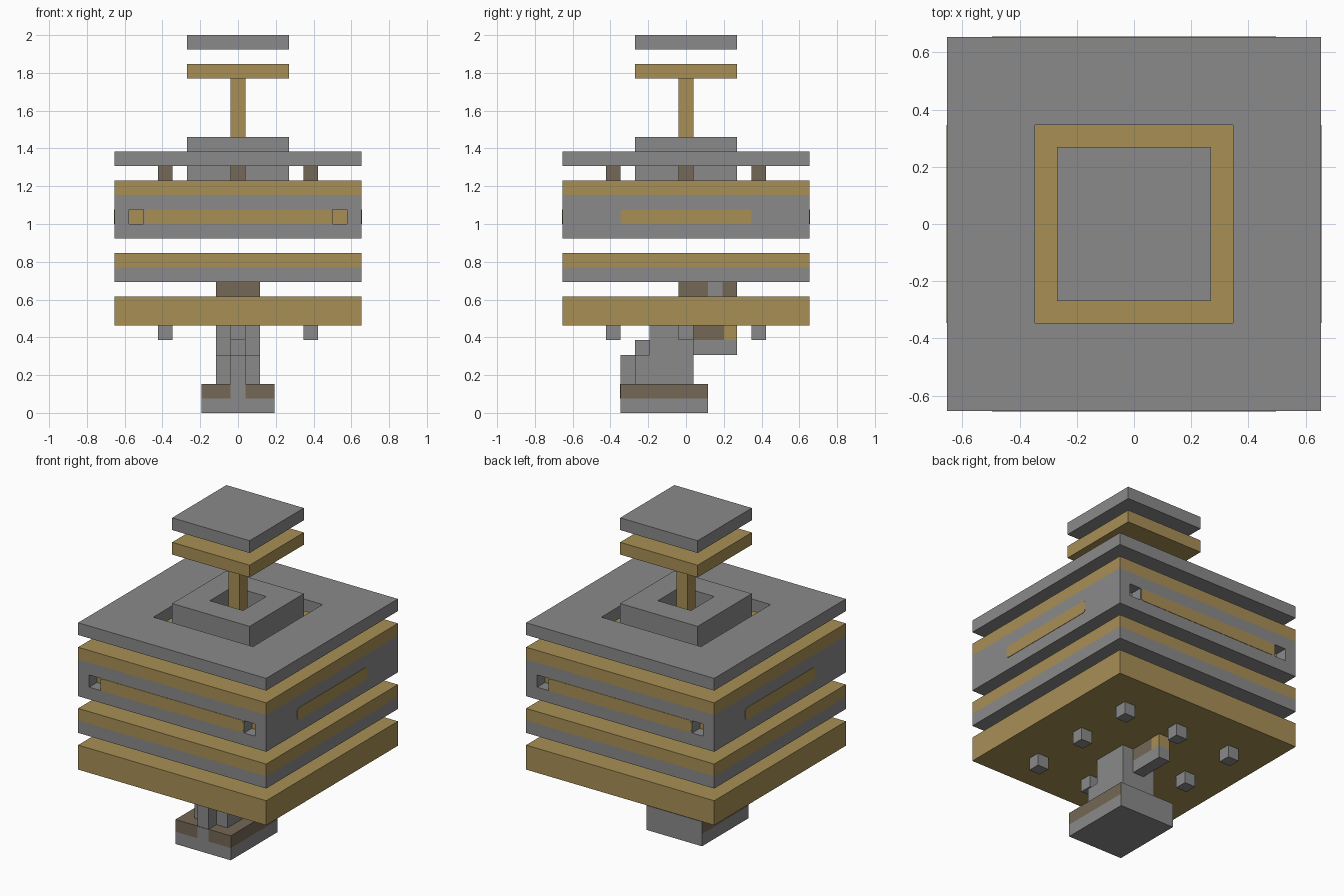
import bpy
import bmesh
from mathutils import Vector

U = 2 / 26  # one block

old = bpy.data.objects.get("Cube")
if old:
    bpy.data.objects.remove(old)


def material(name, rgb):
    m = bpy.data.materials.new(name)
    m.use_nodes = True
    m.diffuse_color = (*rgb, 1)
    m.node_tree.nodes["Principled BSDF"].inputs["Base Color"].default_value = (*rgb, 1)
    return m


GREY = material("stone grey", (0.254, 0.254, 0.254))
GOLD = material("dull gold", (0.392, 0.275, 0.091))
BROWN = material("grey brown", (0.178, 0.138, 0.093))


def finish(name, bm, *mats):
    bmesh.ops.recalc_face_normals(bm, faces=bm.faces)
    mesh = bpy.data.meshes.new(name)
    bm.to_mesh(mesh)
    bm.free()
    for m in mats:
        mesh.materials.append(m)
    ob = bpy.data.objects.new(name, mesh)
    bpy.context.collection.objects.link(ob)
    return ob


def box(name, x, y, z, *mats):
    """Box spanning the ranges x, y, z, given in blocks."""
    bm = bmesh.new()
    bmesh.ops.create_cube(bm, size=1)
    for v in bm.verts:
        v.co = Vector([(r[0] if c < 0 else r[1]) * U for r, c in zip((x, y, z), v.co)])
    return finish(name, bm, *mats)


def slab(name, half, z, mat):
    return box(name, (-half, half), (-half, half), z, mat)


def frame(name, outer, inner, z, mat):
    """Square slab with a square hole."""
    bm = bmesh.new()
    signs = [(-1, -1), (1, -1), (1, 1), (-1, 1)]
    loops = [[bm.verts.new((sx * h * U, sy * h * U, z[0] * U)) for sx, sy in signs]
             for h in (outer, inner)]
    for i in range(4):
        j = (i + 1) % 4
        bm.faces.new((loops[0][i], loops[0][j], loops[1][j], loops[1][i]))
    top = bmesh.ops.extrude_face_region(bm, geom=bm.faces[:])["geom"]
    for v in top:
        if isinstance(v, bmesh.types.BMVert):
            v.co.z = z[1] * U
    return finish(name, bm, mat)


def stripe(name, half, axis, side):
    """Thin band with rounded corners on one wall of the body."""
    wall = sorted((side * 8.49, side * 8.53))
    spans = [wall, (-half, half)] if axis == 0 else [(-half, half), wall]
    ob = box(name, *spans, (13, 14), GOLD)
    bm = bmesh.new()
    bm.from_mesh(ob.data)
    corners = [e for e in bm.edges
               if abs((e.verts[0].co - e.verts[1].co)[axis]) > 0.001]
    bmesh.ops.bevel(bm, geom=corners, offset=0.2 * U, segments=2, profile=0.5,
                    affect='EDGES')
    bm.to_mesh(ob.data)
    bm.free()


# Floating cap, plunger and collar
slab("cap_plate", 3.5, (25, 26), GREY)
slab("plunger_head", 3.5, (23, 24), GOLD)
slab("plunger_rod", 0.5, (16, 23), GOLD)
frame("collar", 3.5, 1.5, (16, 19), GREY)
frame("top_plate", 8.5, 4.5, (17, 18), GREY)

# Eight spacers under the top plate and eight pegs under the bottom slab
for px in (-5, 0, 5):
    for py in (-5, 0, 5):
        if px or py:
            spot = (px - .5, px + .5), (py - .5, py + .5)
            box("spacer", *spot, (16, 17), BROWN)
            box("peg", *spot, (5, 6), GREY)

# Main body with four square pits
slab("body_lid", 8.5, (15, 16), GOLD)
body = slab("body", 8.5, (12, 15), GREY)
body.data.materials.append(GOLD)
for sx in (-1, 1):
    for sy in (-1, 1):
        cutter = box("pit_cutter", (sx * 7 - .5, sx * 7 + .5),
                     sorted((sy * 7.5, sy * 9)), (13, 14))
        cutter.hide_render = True
        mod = body.modifiers.new("pit", 'BOOLEAN')
        mod.operation = 'DIFFERENCE'
        mod.solver = 'EXACT'
        mod.object = cutter
        bpy.context.view_layer.objects.active = body
        bpy.ops.object.modifier_apply(modifier=mod.name)
        bpy.data.objects.remove(cutter)
for p in body.data.polygons:
    pit_back = abs(p.normal.y) > 0.9 and abs(p.center.y) < 8 * U
    p.material_index = 1 if pit_back else 0

# Gold bands on all four walls
for side in (-1, 1):
    stripe("long_stripe", 6.45, 1, side)
    stripe("short_stripe", 4.5, 0, side)

# Lower slabs and the link between them
slab("middle_slab_top", 8.5, (10, 11), GOLD)
slab("middle_slab_base", 8.5, (9, 10), GREY)
slab("bottom_slab", 8.5, (6, 8), GOLD)
box("link_front", (-1.5, 1.5), (-.5, 1.5), (8, 9), BROWN)
box("link_core", (-1.5, 1.5), (1.5, 2.5), (8, 9), GREY)
box("link_back", (-1.5, 1.5), (2.5, 3.5), (8, 9), BROWN)

# Stepped handle with a central spine
box("handle_lower", (-1.5, 1.5), (-3.5, .5), (2, 4), GREY)
box("handle_upper", (-1.5, 1.5), (-2.5, .5), (4, 6), GREY)
box("spine_lower", (-.5, .5), (-4.5, -3.5), (2, 4), GREY)
box("spine_upper", (-.5, .5), (-3.5, -2.5), (4, 5), GREY)

# Foot with a brown upper layer, plain at the back and front centre
box("foot_base", (-2.5, 2.5), (-4.5, 1.5), (0, 1), GREY)
foot = box("foot_top", (-2.5, 2.5), (-4.5, 1.5), (1, 2), BROWN, GREY)
for p in foot.data.polygons:
    p.material_index = 1 if p.normal.y > 0.9 else 0
box("foot_front_panel", (-.5, .5), (-4.54, -4.49), (1, 2), GREY)

# Trigger bar behind the handle
box("trigger_bar", (-.5, .5), (.5, 3.5), (4, 5), GREY)
box("trigger_brown", (-.5, .5), (.5, 2.6), (5, 6), BROWN)
box("trigger_gold", (-.5, .5), (2.6, 3.5), (5, 6), GOLD)
